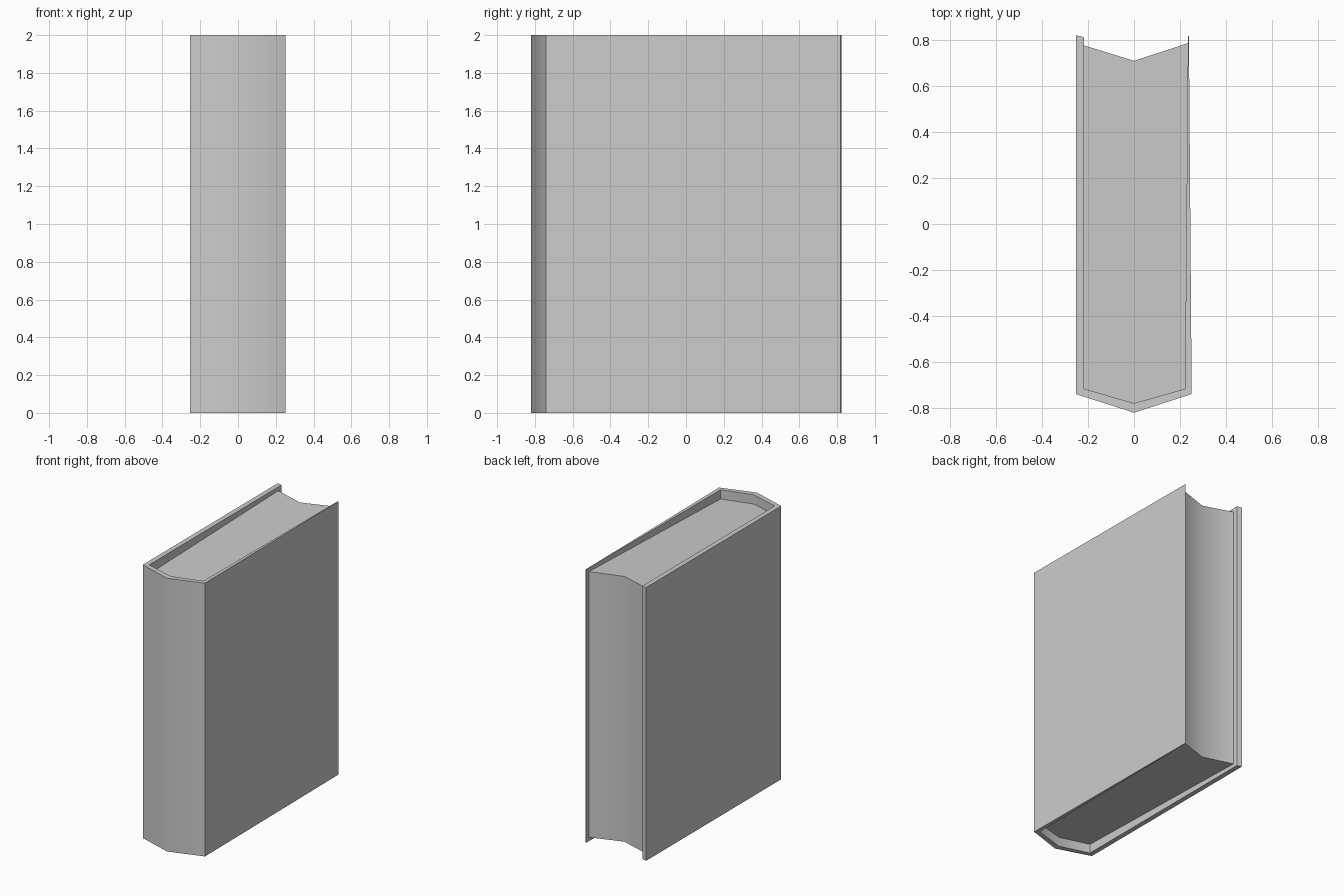
import bpy, bmesh, math

cube = bpy.data.objects.get("Cube")
if cube:
    bpy.data.objects.remove(cube, do_unlink=True)

HEIGHT = 2.0

grey = bpy.data.materials.new("plain_grey")
grey.use_nodes = True
colour = (0.604, 0.604, 0.604, 1)
grey.diffuse_color = colour
grey.node_tree.nodes["Principled BSDF"].inputs["Base Color"].default_value = colour


def prism(name, outline, recess=lambda y: 0.0):
    """Upright prism whose ends are set back by recess(y)."""
    bm = bmesh.new()
    bottom = [bm.verts.new((x, y, recess(y))) for x, y in outline]
    top = [bm.verts.new((x, y, HEIGHT - recess(y))) for x, y in outline]
    ends = [bm.faces.new(bottom), bm.faces.new(top)]
    count = len(outline)
    for i in range(count):
        j = (i + 1) % count
        bm.faces.new((bottom[i], bottom[j], top[j], top[i]))
    # Concave ends need valid normals before they are split
    bm.normal_update()
    bmesh.ops.triangulate(bm, faces=ends, ngon_method='EAR_CLIP')
    bmesh.ops.recalc_face_normals(bm, faces=bm.faces[:])
    mesh = bpy.data.meshes.new(name)
    bm.to_mesh(mesh)
    bm.free()
    mesh.materials.append(grey)
    obj = bpy.data.objects.new(name, mesh)
    bpy.context.collection.objects.link(obj)
    bpy.ops.object.select_all(action='DESELECT')
    obj.select_set(True)
    bpy.context.view_layer.objects.active = obj
    bpy.ops.object.shade_smooth_by_angle(angle=math.radians(40))
    return obj


# Cover: one board, folded spine, and a board that tapers to a thin edge
outer = [(-0.253, 0.822), (-0.253, -0.74), (0, -0.821), (0.251, -0.74), (0.239, 0.818)]
inner = [(0.235, 0.818), (0.222, -0.717), (0, -0.78), (-0.217, -0.717), (-0.217, 0.812)]
prism("cover", outer + inner)

# Page block: hollow fore-edge, ends dipping toward the spine
pages = [(-0.217, 0.777), (-0.217, -0.717), (0, -0.78), (0.222, -0.717),
         (0.235, 0.787), (0, 0.71)]
prism("page_block", pages, lambda y: 0.048 - 0.026 * y)
